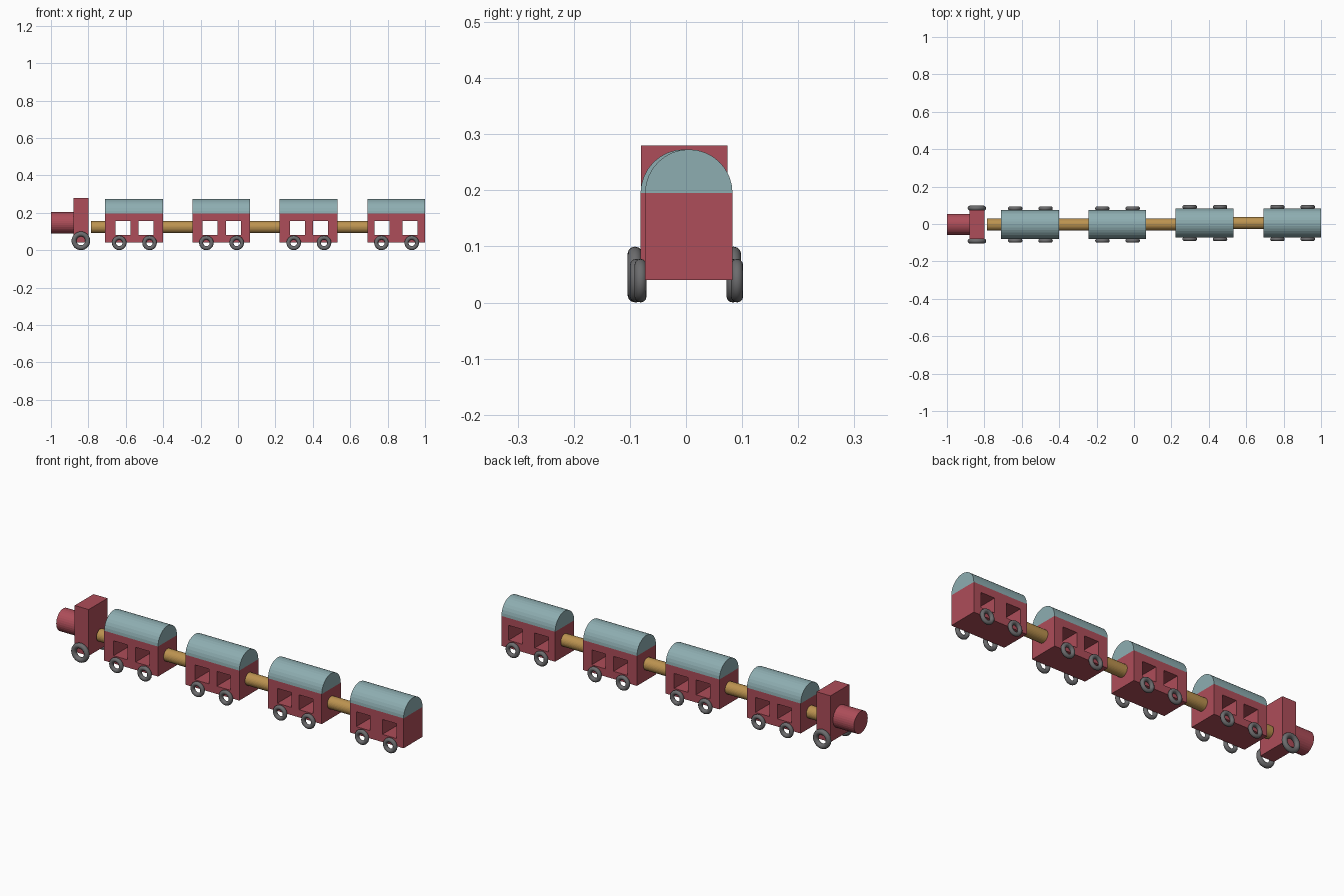
import bpy, bmesh
from math import pi, cos, sin
from mathutils import Matrix

if "Cube" in bpy.data.objects:
    bpy.data.objects.remove(bpy.data.objects["Cube"])


def material(name, rgb):
    m = bpy.data.materials.new(name)
    m.diffuse_color = (*rgb, 1)
    m.use_nodes = True
    m.node_tree.nodes["Principled BSDF"].inputs["Base Color"].default_value = m.diffuse_color
    return m


RED = material("red_paint", (0.42, 0.075, 0.10))
TEAL = material("teal_paint", (0.27, 0.42, 0.44))
BRASS = material("brass", (0.50, 0.29, 0.08))
GREY = material("wheel_grey", (0.15, 0.15, 0.155))


def finish(name, bm, mat):
    bmesh.ops.recalc_face_normals(bm, faces=bm.faces)
    me = bpy.data.meshes.new(name)
    bm.to_mesh(me)
    bm.free()
    ob = bpy.data.objects.new(name, me)
    bpy.context.collection.objects.link(ob)
    me.materials.append(mat)
    return ob


def box(name, x, y, z, mat):
    bm = bmesh.new()
    size = [b - a for a, b in (x, y, z)]
    mid = [(a + b) / 2 for a, b in (x, y, z)]
    bmesh.ops.create_cube(bm, size=1, matrix=Matrix.Translation(mid) @ Matrix.Diagonal((*size, 1)))
    return finish(name, bm, mat)


def rod(name, x0, x1, y, z, r, mat):
    bm = bmesh.new()
    place = Matrix.Translation(((x0 + x1) / 2, y, z)) @ Matrix.Rotation(pi / 2, 4, 'Y')
    bmesh.ops.create_cone(bm, cap_ends=True, segments=32, radius1=r, radius2=r,
                          depth=x1 - x0, matrix=place)
    return finish(name, bm, mat)


def wheel(name, x, y, z, major, minor):
    bpy.ops.mesh.primitive_torus_add(location=(x, y, z), rotation=(pi / 2, 0, 0),
                                     major_radius=major, minor_radius=minor,
                                     major_segments=32, minor_segments=12)
    ob = bpy.context.object
    ob.name = name
    ob.data.materials.append(GREY)
    bpy.ops.object.shade_smooth()


def roof(name, x0, x1, y, z, r):
    # half-round profile extruded along the carriage
    bm = bmesh.new()
    n = 16
    f = bm.faces.new([bm.verts.new((x0, y + r * cos(pi * i / n), z + r * sin(pi * i / n)))
                      for i in range(n + 1)])
    ext = bmesh.ops.extrude_face_region(bm, geom=[f], use_keep_orig=True)
    bmesh.ops.translate(bm, vec=(x1 - x0, 0, 0),
                        verts=[v for v in ext["geom"] if isinstance(v, bmesh.types.BMVert)])
    return finish(name, bm, TEAL)


def carriage(i, x0, y, win):
    L, W = 0.308, 0.078
    body = box(f"carriage_body_{i}", (x0, x0 + L), (y - W, y + W), (0.04, 0.195), RED)
    # window openings run right through the body
    for k, wx in enumerate(win):
        c = x0 + L / 2 + wx
        cut = box(f"window_cutter_{i}_{k}", (c - 0.04, c + 0.04), (y - 0.2, y + 0.2),
                  (0.08, 0.157), RED)
        cut.hide_render = True
        cut.hide_set(True)
        mod = body.modifiers.new("window", 'BOOLEAN')
        mod.operation, mod.object, mod.solver = 'DIFFERENCE', cut, 'EXACT'
    roof(f"carriage_roof_{i}", x0, x0 + L, y, 0.195, W)
    for k, wx in enumerate((-0.079, 0.083)):
        for side in (-1, 1):
            wheel(f"carriage_wheel_{i}_{k}_{'left' if side < 0 else 'right'}",
                  x0 + L / 2 + wx, y + side * 0.086, 0.039, 0.028, 0.0108)


# engine
Y0 = -0.003
box("engine_cab", (-0.88, -0.80), (Y0 - 0.077, Y0 + 0.077), (0.04, 0.28), RED)
rod("engine_boiler", -1.0, -0.87, Y0, 0.146, 0.057, RED)
for s in (-1, 1):
    wheel(f"engine_wheel_{'left' if s < 0 else 'right'}", -0.84, Y0 + s * 0.088, 0.05, 0.0365, 0.0132)

# carriages
wide = (-0.077, 0.073)
near = (-0.06, 0.065)
for i, (x0, y, win) in enumerate([(-0.71, -0.003, near), (-0.244, -0.003, near),
                                  (0.223, 0.005, near), (0.692, 0.005, wide)], 1):
    carriage(i, x0, y, win)

# couplings
for i, (a, b, y) in enumerate([(-0.787, -0.70, -0.003), (-0.42, -0.23, -0.003),
                               (0.05, 0.235, -0.002), (0.52, 0.70, 0.005)], 1):
    rod(f"coupling_{i}", a, b, y, 0.123, 0.032, BRASS)
